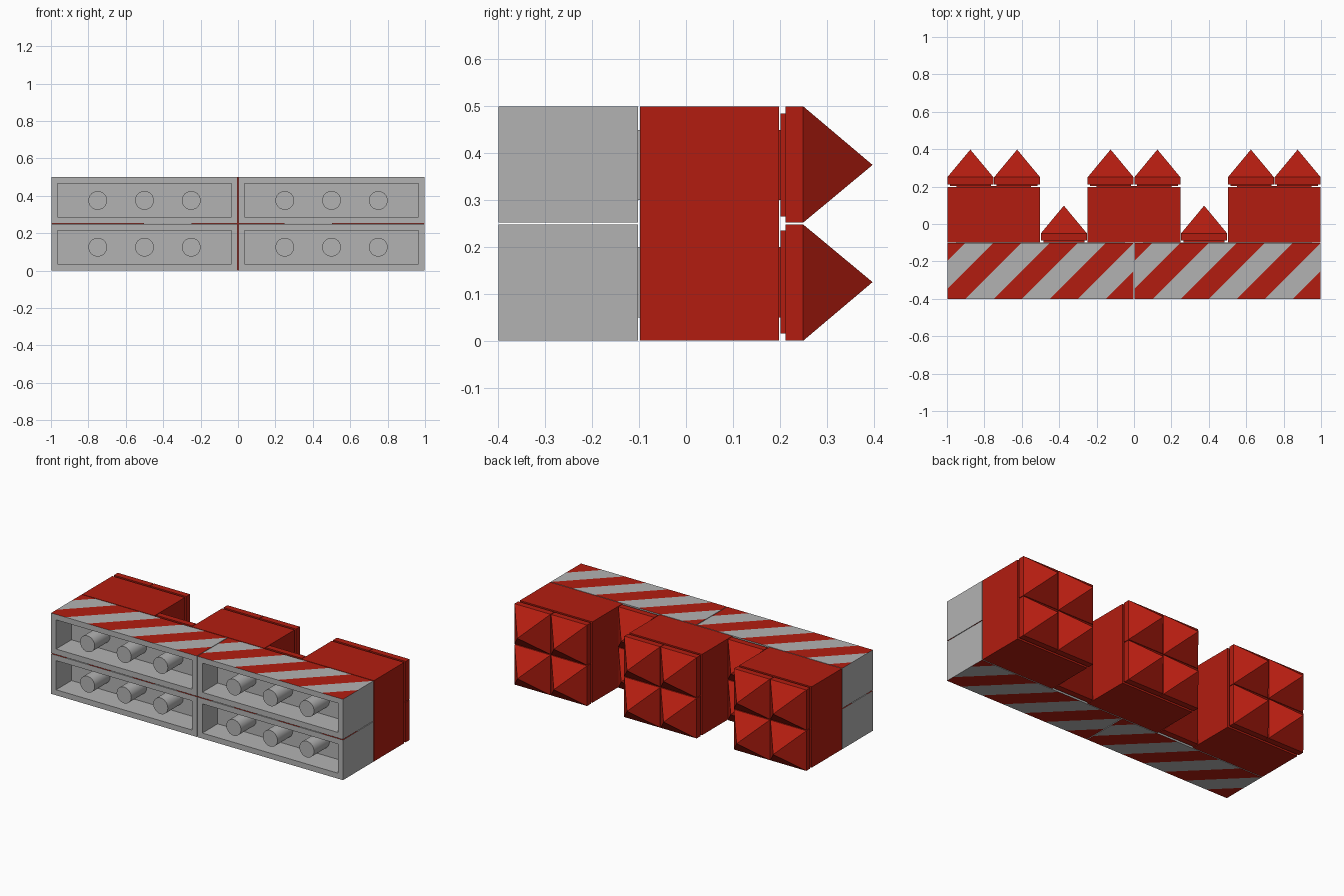
import bpy, bmesh, math
from mathutils import Vector, Matrix

if "Cube" in bpy.data.objects:
    bpy.data.objects.remove(bpy.data.objects["Cube"])

red = bpy.data.materials.new("red")
red.diffuse_color = (0.45, 0.012, 0.005, 1)
red.use_nodes = True
red.node_tree.nodes["Principled BSDF"].inputs["Base Color"].default_value = red.diffuse_color
grey = bpy.data.materials.new("grey")
grey.diffuse_color = (0.45, 0.45, 0.45, 1)
grey.use_nodes = True
grey.node_tree.nodes["Principled BSDF"].inputs["Base Color"].default_value = grey.diffuse_color
G = 0.002  # half of the gap between neighbouring parts


def box(bm, x0, x1, y0, y1, z0, z1):
    m = Matrix.Translation(((x0 + x1) / 2, (y0 + y1) / 2, (z0 + z1) / 2)) \
        @ Matrix.Diagonal((x1 - x0, y1 - y0, z1 - z0, 1))
    return bmesh.ops.create_cube(bm, size=1, matrix=m)["verts"]


def finish(bm, name, mats):
    me = bpy.data.meshes.new(name)
    bm.normal_update()
    bm.to_mesh(me)
    bm.free()
    for m in mats:
        me.materials.append(m)
    ob = bpy.data.objects.new(name, me)
    bpy.context.collection.objects.link(ob)
    return ob


def brick(x, z):
    """Hollow brick with three inner pegs and striped top and bottom."""
    bm = bmesh.new()
    box(bm, x + G, x + 1 - G, -0.4, -0.1 - G, z + G * (z > 0), z + 0.25 - G * (z == 0))
    bm.normal_update()
    # recess in the front
    front = next(f for f in bm.faces if f.normal.y < -0.9)
    bmesh.ops.inset_region(bm, faces=[front], thickness=0.048, depth=0)
    inner = bmesh.ops.extrude_discrete_faces(bm, faces=[front])["faces"][0]
    bmesh.ops.translate(bm, verts=inner.verts[:], vec=(0, 0.15, 0))
    # diagonal stripes, mirrored underneath
    for side in (1, -1):
        def shift(p):
            u = p.x - x if side > 0 else x + 1 - p.x
            return u - (p.y + 0.4)

        def outer():
            lim = z + 0.25 - G * 2 if side > 0 else z + G * 2
            return [f for f in bm.faces
                    if all((v.co.z - lim) * side >= -1e-5 for v in f.verts)]
        for i in range(10):
            c = -0.35 + 0.15 * i
            px = x + c if side > 0 else x + 1 - c
            fs = outer()
            geom = set(fs) | {e for f in fs for e in f.edges} | {v for f in fs for v in f.verts}
            bmesh.ops.bisect_plane(bm, geom=list(geom), dist=1e-5,
                                   plane_co=(px, -0.4, z), plane_no=(side, -1, 0))
        for f in outer():
            k = math.floor((shift(f.calc_center_median()) + 0.35) / 0.15)
            f.material_index = 1 if k % 2 == 0 else 0
    # pegs
    for px in (0.25, 0.5, 0.75):
        m = Matrix.Translation((x + px, -0.325, z + 0.125)) @ Matrix.Rotation(math.pi / 2, 4, 'X')
        bmesh.ops.create_cone(bm, cap_ends=True, segments=32, radius1=0.05,
                              radius2=0.05, depth=0.15, matrix=m)
    # connector at the back
    box(bm, x + 0.05, x + 0.95, -0.1 - G, -0.1 + G, z + 0.05, z + 0.2)
    ob = finish(bm, "striped_brick", [grey, red])
    bpy.context.view_layer.objects.active = ob
    ob.select_set(True)
    bpy.ops.object.shade_smooth_by_angle(angle=math.radians(30))
    ob.select_set(False)


def block(x):
    """Red merlon block with a connector pad on its back."""
    bm = bmesh.new()
    box(bm, x + G, x + 0.5 - G, -0.1 + G, 0.2 - G, 0, 0.5)
    for z in (0.05, 0.3):
        box(bm, x + 0.05, x + 0.45, 0.2 - G, 0.2 + G, z, z + 0.15)
    finish(bm, "merlon_block", [red])


def spike(x, y, z):
    """Neck, square cap and pyramid."""
    bm = bmesh.new()
    box(bm, x + 0.015, x + 0.235, y + G, y + 0.0125, z + 0.015, z + 0.235)
    z0, z1 = z + G * (z > 0), z + 0.25 - G * (z == 0)
    box(bm, x + G, x + 0.25 - G, y + 0.0125, y + 0.05, z0, z1)
    bm.normal_update()
    face = max(bm.faces, key=lambda f: f.calc_center_median().y)
    tip = bmesh.ops.poke(bm, faces=[face])["verts"][0]
    tip.co = Vector((x + 0.125, y + 0.198, z + 0.125))
    finish(bm, "pyramid_spike", [red])


for z in (0, 0.25):
    for x in (-1, 0):
        brick(x, z)
    # spikes on the merlons and in the notches
    for x in (-1, -0.75, -0.25, 0, 0.5, 0.75):
        spike(x, 0.2, z)
    for x in (-0.5, 0.25):
        spike(x, -0.1, z)
for x in (-1, -0.25, 0.5):
    block(x)
